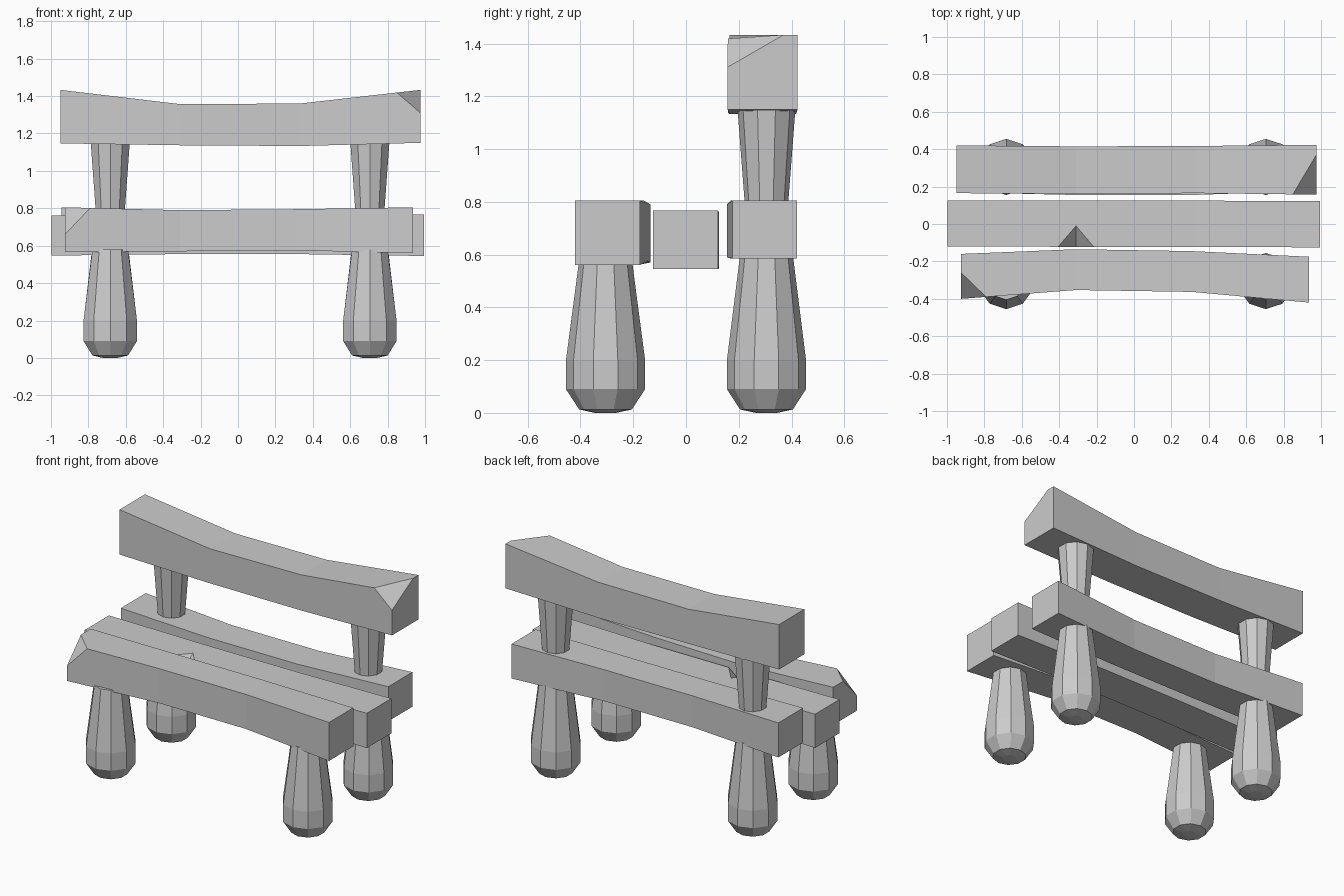
import bpy, bmesh, math
from mathutils import Vector

if "Cube" in bpy.data.objects:
    bpy.data.objects.remove(bpy.data.objects["Cube"])


def finish(bm, name):
    bmesh.ops.recalc_face_normals(bm, faces=bm.faces)
    mesh = bpy.data.meshes.new(name)
    bm.to_mesh(mesh)
    bm.free()
    obj = bpy.data.objects.new(name, mesh)
    bpy.context.collection.objects.link(obj)
    return obj


def beam(name, stations, chip=None):
    """Loft rectangles (x, y0, y1, z0, z1) along x; chip = 3 points of a cut plane."""
    bm = bmesh.new()
    rings = [[bm.verts.new(p) for p in ((x, y0, z0), (x, y1, z0), (x, y1, z1), (x, y0, z1))]
             for x, y0, y1, z0, z1 in stations]
    for a, b in zip(rings, rings[1:]):
        for i in range(4):
            j = (i + 1) % 4
            bm.faces.new((a[i], a[j], b[j], b[i]))
    bm.faces.new(rings[0])
    bm.faces.new(rings[-1])
    if chip:
        a, b, c = map(Vector, chip)
        n = (b - a).cross(c - a).normalized()
        if n.z < 0:
            n = -n
        bmesh.ops.bisect_plane(bm, geom=bm.verts[:] + bm.edges[:] + bm.faces[:],
                               plane_co=a, plane_no=n, clear_outer=True)
        bmesh.ops.holes_fill(bm, edges=[e for e in bm.edges if e.is_boundary], sides=0)
    return finish(bm, name)


def turned(name, x, y, profile, sides=10):
    """Faceted round part from (radius, z) rings, a corner pointing along y."""
    bm = bmesh.new()
    rings = []
    for r, z in profile:
        angles = [math.pi / 2 + math.tau * k / sides for k in range(sides)]
        rings.append([bm.verts.new((x + r * math.cos(t), y + r * math.sin(t), z)) for t in angles])
    for a, b in zip(rings, rings[1:]):
        for i in range(sides):
            j = (i + 1) % sides
            bm.faces.new((a[i], a[j], b[j], b[i]))
    bm.faces.new(rings[0])
    bm.faces.new(rings[-1])
    return finish(bm, name)


# Seat planks
beam("front_seat_plank", [
    (-0.925, -0.40, -0.16, 0.565, 0.805),
    (-0.31, -0.353, -0.135, 0.57, 0.79),
    (0.31, -0.363, -0.145, 0.575, 0.795),
    (0.935, -0.42, -0.175, 0.56, 0.805)],
    chip=((-0.79, -0.39, 0.802), (-0.925, -0.40, 0.66), (-0.925, -0.26, 0.805)))
middle = beam("middle_seat_plank", [
    (-0.997, -0.12, 0.125, 0.547, 0.762),
    (-0.33, -0.122, 0.125, 0.555, 0.757),
    (0.33, -0.122, 0.125, 0.555, 0.757),
    (0.995, -0.125, 0.122, 0.545, 0.767)])
beam("back_seat_plank", [
    (-0.945, 0.17, 0.42, 0.585, 0.805),
    (-0.31, 0.155, 0.375, 0.59, 0.79),
    (0.31, 0.155, 0.375, 0.59, 0.79),
    (0.935, 0.177, 0.42, 0.585, 0.805)])

# Backrest
beam("backrest", [
    (-0.95, 0.165, 0.42, 1.147, 1.433),
    (-0.31, 0.16, 0.415, 1.137, 1.357),
    (0.33, 0.165, 0.417, 1.133, 1.36),
    (0.975, 0.157, 0.423, 1.15, 1.433)],
    chip=((0.85, 0.16, 1.419), (0.975, 0.157, 1.31), (0.975, 0.37, 1.433)))

# V-shaped splinter notch in the middle plank
A, B = Vector((-0.31, -0.01, 0.757)), Vector((-0.31, -0.122, 0.68))
L, R = Vector((-0.405, -0.122, 0.757)), Vector((-0.215, -0.122, 0.757))
P = A + 0.3 * (A - B)
bm = bmesh.new()
v = [bm.verts.new(p) for p in (P, P + 2 * (L - A), P + 2 * (R - A), P + 2 * (B - A))]
for tri in ((0, 1, 2), (0, 1, 3), (0, 2, 3), (1, 2, 3)):
    bm.faces.new([v[i] for i in tri])
cutter = finish(bm, "notch_cutter")
cutter.hide_render = True
mod = middle.modifiers.new("notch", 'BOOLEAN')
mod.operation = 'DIFFERENCE'
mod.solver = 'EXACT'
mod.object = cutter
bpy.context.view_layer.objects.active = middle
bpy.ops.object.modifier_apply(modifier="notch")
bpy.data.objects.remove(cutter)

# Legs and backrest posts
for side, x in (("left", -0.683), ("right", 0.705)):
    for end, y, top in (("front", -0.305, 0.58), ("back", 0.305, 0.60)):
        turned(f"{end}_leg_{side}", x, y,
               [(0.04, 0.0), (0.1, 0.013), (0.15, 0.09), (0.15, 0.2), (0.1, top)])
    turned(f"backrest_post_{side}", x, 0.305, [(0.082, 0.79), (0.11, 1.155)])
